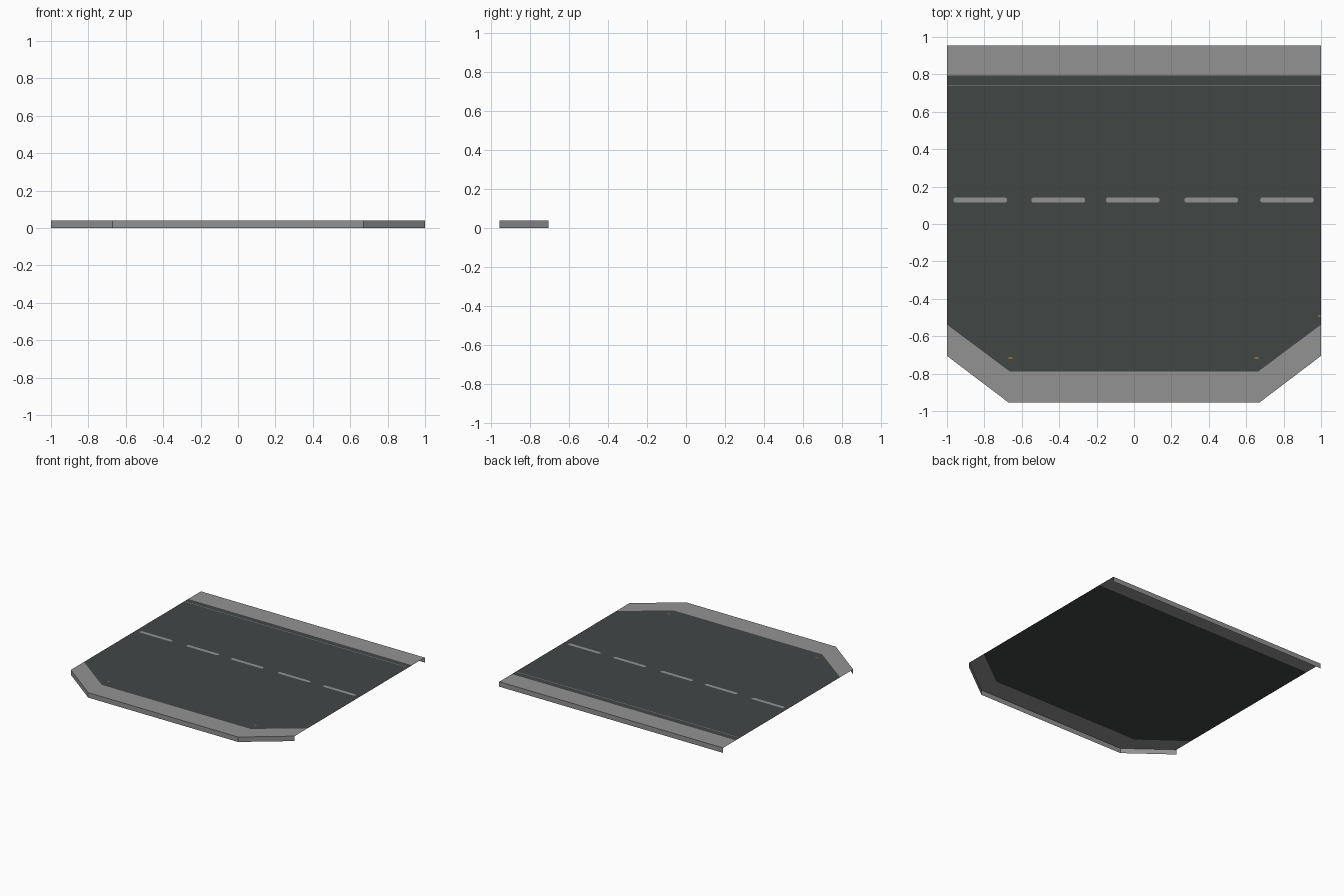
import bpy, math

if "Cube" in bpy.data.objects:
    bpy.data.objects.remove(bpy.data.objects["Cube"])

Z = 0.04  # deck height


def material(name, rgb):
    m = bpy.data.materials.new(name)
    m.diffuse_color = (*rgb, 1)
    m.use_nodes = True
    m.node_tree.nodes["Principled BSDF"].inputs["Base Color"].default_value = m.diffuse_color
    return m


ASPHALT = material("asphalt", (0.053, 0.063, 0.062))
CONCRETE = material("concrete grey", (0.288, 0.288, 0.288))
YELLOW = material("yellow paint", (0.55, 0.40, 0.02))


def add_mesh(name, verts, faces, mat):
    me = bpy.data.meshes.new(name)
    me.from_pydata(verts, [], faces)
    me.materials.append(mat)
    ob = bpy.data.objects.new(name, me)
    bpy.context.collection.objects.link(ob)
    return ob


def flat(name, outline, mat, z=Z):
    return add_mesh(name, [(x, y, z) for x, y in outline], [range(len(outline))], mat)


def pavement(name, outer, inner):
    """Open shell: flat top strip plus a vertical skirt under the outer edge."""
    n = len(outer)
    verts = [(x, y, 0) for x, y in outer]
    verts += [(x, y, Z) for x, y in outer]
    verts += [(x, y, Z) for x, y in inner]
    faces = []
    for i in range(n - 1):
        for k in (0, n):
            faces.append((k + i, k + i + 1, k + n + i + 1, k + n + i))
    return add_mesh(name, verts, faces, CONCRETE)


# Pavement outlines, running counter-clockwise
front_outer = [(-1, -0.705), (-0.67, -0.955), (0.67, -0.955), (1, -0.705)]
front_inner = [(-1, -0.538), (-0.665, -0.788), (0.665, -0.788), (1, -0.538)]
back_outer = [(1, 0.955), (-1, 0.955)]
back_inner = [(1, 0.793), (-1, 0.793)]

pavement("front_pavement", front_outer, front_inner)
pavement("back_pavement", back_outer, back_inner)

# Road deck between the pavements
flat("road", front_inner + back_inner, ASPHALT)


# Painted markings, paper thin above the road
def capsule(x0, x1, y, r, seg=6):
    pts = []
    for cx, start in ((x1 - r, -90), (x0 + r, 90)):
        for i in range(seg + 1):
            a = math.radians(start + 180 * i / seg)
            pts.append((cx + r * math.cos(a), y + r * math.sin(a)))
    return pts


for i, cx in enumerate((-0.822, -0.405, -0.007, 0.413, 0.818)):
    flat(f"lane_dash_{i + 1}", capsule(cx - 0.144, cx + 0.144, 0.128, 0.014),
         CONCRETE, Z + 0.0006)


def strip(name, x0, x1, y, w, mat):
    flat(name, [(x0, y - w), (x1, y - w), (x1, y + w), (x0, y + w)], mat, Z + 0.0006)


strip("edge_line", -1, 1, 0.742, 0.0025, CONCRETE)
# Worn remains of the yellow kerb line
for i, (x, y) in enumerate(((-0.66, -0.716), (0.655, -0.716), (0.995, -0.492))):
    strip(f"yellow_mark_{i + 1}", x - 0.01, min(x + 0.01, 1), y, 0.003, YELLOW)
